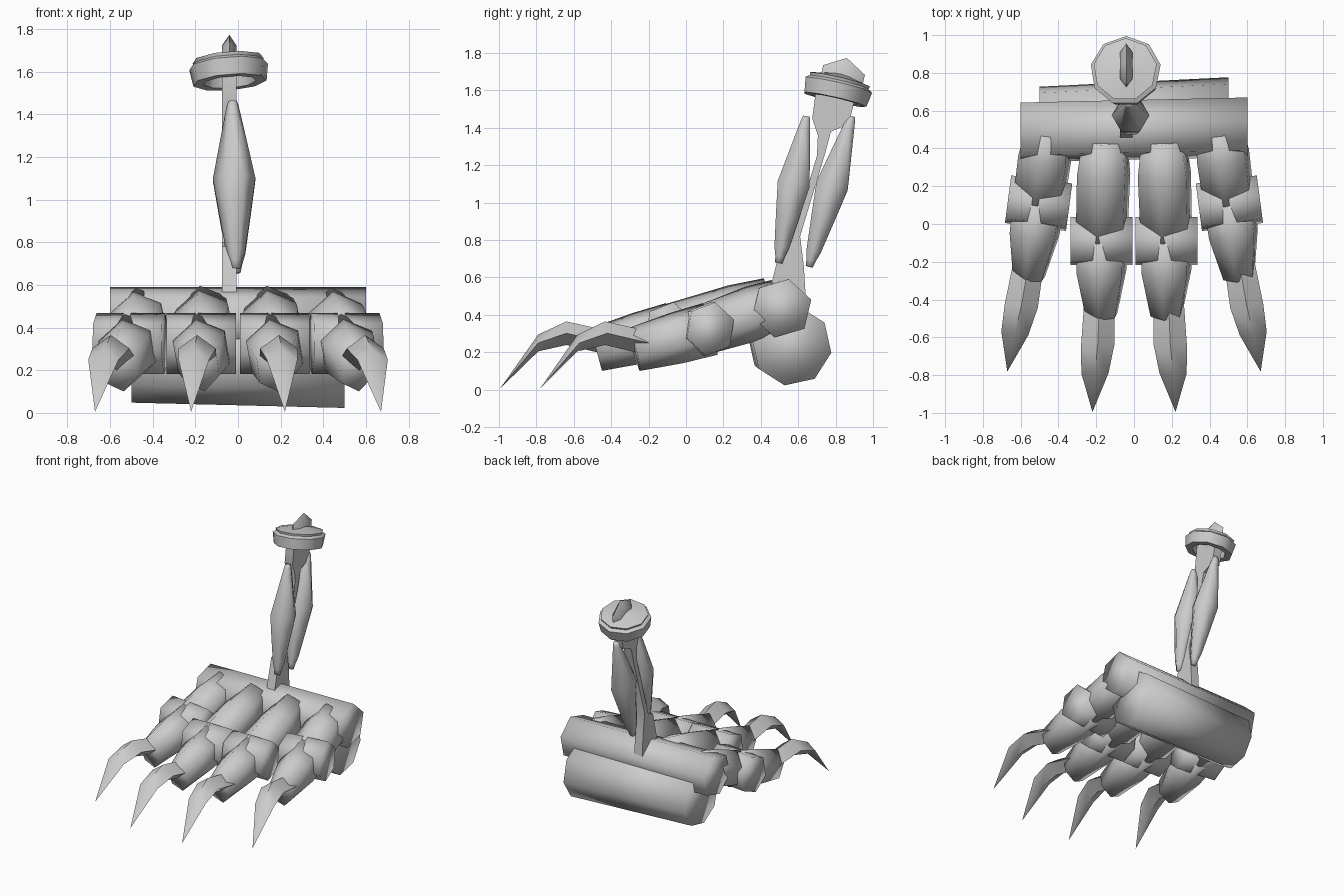
import bpy, bmesh, math
from mathutils import Vector

cube = bpy.data.objects.get("Cube")
if cube:
    bpy.data.objects.remove(cube, do_unlink=True)

grey = bpy.data.materials.new("plain grey")
grey.use_nodes = True
grey.diffuse_color = (0.6, 0.6, 0.6, 1)
grey.node_tree.nodes["Principled BSDF"].inputs["Base Color"].default_value = (0.6, 0.6, 0.6, 1)


def finish(name, bm, angle):
    bmesh.ops.remove_doubles(bm, verts=bm.verts, dist=0.0005)
    bmesh.ops.recalc_face_normals(bm, faces=bm.faces)
    mesh = bpy.data.meshes.new(name)
    bm.to_mesh(mesh)
    bm.free()
    mesh.materials.append(grey)
    obj = bpy.data.objects.new(name, mesh)
    bpy.context.collection.objects.link(obj)
    bpy.ops.object.select_all(action='DESELECT')
    obj.select_set(True)
    bpy.context.view_layer.objects.active = obj
    bpy.ops.object.shade_smooth_by_angle(angle=math.radians(angle))


def tube(name, axis, stations, sides=6, phase=0, angle=100):
    """Loft polygon rings (centre, half width, half height) square to the axis."""
    d = Vector(axis).normalized()
    ref = Vector((0, 1, 0)) if abs(d.z) > 0.8 else Vector((0, 0, 1))
    u = d.cross(ref).normalized()
    v = u.cross(d)
    bm = bmesh.new()
    rings = []
    for centre, ru, rv in stations:
        ring = []
        for i in range(sides):
            a = math.radians(phase) + math.tau * i / sides
            ring.append(bm.verts.new(Vector(centre) + u * ru * math.cos(a) + v * rv * math.sin(a)))
        rings.append(ring)
    for a, b in zip(rings, rings[1:]):
        for i in range(sides):
            j = (i + 1) % sides
            bm.faces.new((a[i], a[j], b[j], b[i]))
    bm.faces.new(rings[0])
    bm.faces.new(rings[-1])
    finish(name, bm, angle)


def plate(name, outline, x0, x1):
    """Extrude a side outline (y, z) across x."""
    bm = bmesh.new()
    face = bm.faces.new([bm.verts.new((x0, y, z)) for y, z in outline])
    out = bmesh.ops.extrude_face_region(bm, geom=[face])
    moved = [e for e in out["geom"] if isinstance(e, bmesh.types.BMVert)]
    bmesh.ops.translate(bm, verts=moved, vec=(x1 - x0, 0, 0))
    finish(name, bm, 35)


# Heel roller and ankle bar, both slightly askew
tube("heel", (1, 0, 0), [((-0.5, 0.53, 0.245), 0.2, 0.2), ((0.5, 0.565, 0.235), 0.215, 0.215)], 8, 10)
tube("ankle_bar", (1, 0, 0), [((-0.6, 0.485, 0.435), 0.165, 0.16), ((0.6, 0.512, 0.435), 0.165, 0.16)], 6, 43)


def toe(prefix, side, hinge, root, yaw):
    """One toe: upper segment, knuckle, lower segment and claw."""
    h = Vector((hinge[0] * side, hinge[1], hinge[2]))
    r = Vector((root[0] * side, root[1], root[2]))
    t = math.radians(yaw)
    fwd = Vector((math.sin(t) * side, -math.cos(t), 0))
    across = Vector((math.cos(t), math.sin(t) * side, 0))

    def at(f, z, x=0):
        return h + fwd * f + across * (x * side) + Vector((0, 0, z - h.z))

    d = h - r
    tube(prefix + "_upper_segment", d, [
        (r, 0.125, 0.14), (r + d * 0.35, 0.15, 0.15), (h, 0.145, 0.135)], 6, 20)
    tube(prefix + "_knuckle", across, [
        (h - across * 0.163, 0.135, 0.145), (h + across * 0.163, 0.135, 0.145)], 6, 40)
    a, b = at(-0.02, h.z), at(0.39, 0.215)
    tube(prefix + "_lower_segment", b - a, [
        (a, 0.145, 0.145), (a + (b - a) * 0.45, 0.14, 0.14), (b, 0.09, 0.12)], 6, 20)
    tube(prefix + "_claw", fwd, [
        (at(0.3, 0.245, 0.01), 0.08, 0.065), (at(0.55, 0.302, 0.02), 0.088, 0.063),
        (at(0.7, 0.25, 0.035), 0.072, 0.045), (at(0.905, 0.005, 0.048), 0, 0)], 4, 0, 50)


for side, word in ((-1, "right"), (1, "left")):
    toe(word + "_inner_toe", side, (0.172, -0.09, 0.325), (0.155, 0.45, 0.462), 0)
    toe(word + "_outer_toe", side, (0.505, 0.11, 0.325), (0.452, 0.5, 0.455), 7.5)

# Shin: thin blade, wide at both joints, with a narrow rod between
plate("shin", [(0.44, 0.5), (0.64, 0.5), (0.63, 0.66), (0.61, 0.82), (0.74, 1.25),
               (0.775, 1.38), (0.87, 1.42), (0.89, 1.5), (0.92, 1.64),
               (0.7, 1.64), (0.675, 1.45), (0.705, 1.36), (0.70, 1.25),
               (0.565, 0.8), (0.51, 0.78)], -0.075, -0.008)

# Knee crest: a ridged disc rising from the collar
crest = Vector((-0.041, 0.83, 1.645))
tube("knee_crest", (1, 0, 0), [(crest + Vector((o, 0, 0)), r, r) for o, r in (
    (-0.034, 0.08), (0, 0.132), (0.034, 0.08))], 6, 43, 40)


# Spindle shaped pistons in front of and behind the shin
def piston(name, low, high):
    a, b = Vector(low), Vector(high)
    profile = [(-0.03, 0.022), (0.02, 0.03), (0.08, 0.045), (0.3, 0.072), (0.54, 0.1),
               (0.94, 0.038), (1.0, 0.028), (1.03, 0.02)]
    tube(name, b - a, [(a.lerp(b, f), r, r) for f, r in profile])


piston("front_piston", (-0.01, 0.5, 0.7), (-0.025, 0.64, 1.44))
piston("rear_piston", (-0.01, 0.665, 0.68), (-0.025, 0.88, 1.44))

# Knee collar, hollow below, closed by a shallow cap
n = Vector((-0.08, 0.22, 0.97)).normalized()
c = Vector((-0.042, 0.805, 1.6))
tube("knee_collar", n, [(c + n * h, r, r) for h, r in (
    (0.01, 0.115), (-0.05, 0.125), (-0.05, 0.175), (0.03, 0.188), (0.045, 0.165),
    (0.06, 0.17), (0.09, 0.03))], 9, 10, 45)
